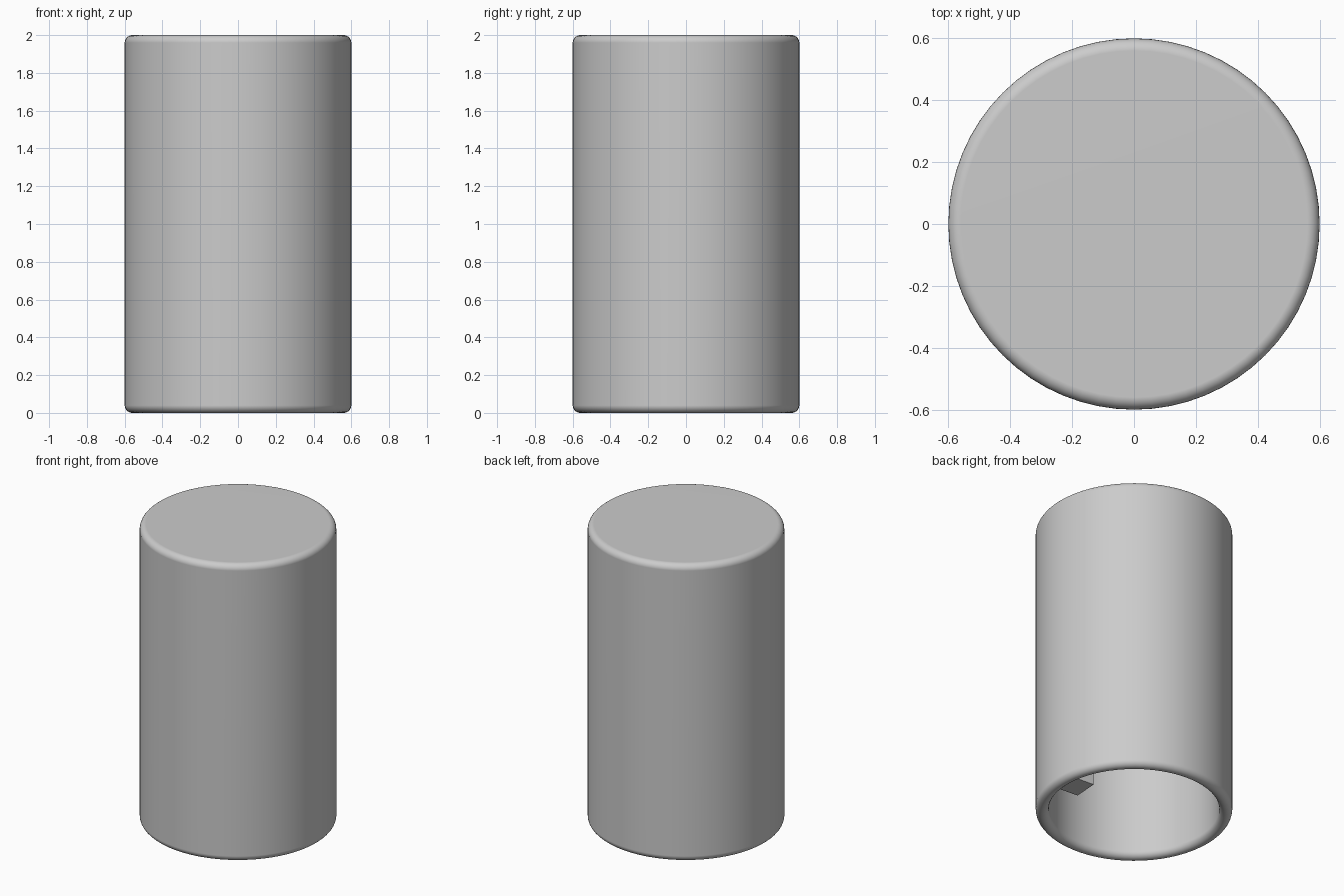
import bpy, bmesh, math
from mathutils import Matrix, Vector

if "Cube" in bpy.data.objects:
    bpy.data.objects.remove(bpy.data.objects["Cube"], do_unlink=True)

OUTER, INNER, HEIGHT = 0.60, 0.52, 2.0
ROUND = 0.04      # edge radius; the open lip is fully rounded
WALL = OUTER - INNER

grey = bpy.data.materials.new("light_grey")
grey.use_nodes = True
grey.diffuse_color = (0.6, 0.6, 0.6, 1)
grey.node_tree.nodes["Principled BSDF"].inputs["Base Color"].default_value = (0.6, 0.6, 0.6, 1)


def arc(cx, cz, start, end, steps):
    """Rounded corner points in the profile plane."""
    angles = [math.radians(start + (end - start) * i / steps) for i in range(steps + 1)]
    return [(cx + ROUND * math.cos(a), cz + ROUND * math.sin(a)) for a in angles]


def finish(bm, name):
    """Turn a bmesh into a smooth object with crisp hard edges."""
    bmesh.ops.recalc_face_normals(bm, faces=bm.faces)
    mesh = bpy.data.meshes.new(name)
    bm.to_mesh(mesh)
    bm.free()
    mesh.materials.append(grey)
    obj = bpy.data.objects.new(name, mesh)
    bpy.context.collection.objects.link(obj)
    bpy.ops.object.select_all(action='DESELECT')
    obj.select_set(True)
    bpy.context.view_layer.objects.active = obj
    bpy.ops.object.shade_smooth_by_angle(angle=math.radians(35))
    weighted = obj.modifiers.new("flat_caps", 'WEIGHTED_NORMAL')
    weighted.keep_sharp = True
    return obj


# Hollow sleeve: closed rounded top, open bottom with a round lip
profile = [(0, HEIGHT)]
profile += arc(OUTER - ROUND, HEIGHT - ROUND, 90, 0, 6)
profile += arc(OUTER - ROUND, ROUND, 0, -180, 12)
profile += [(INNER, HEIGHT - WALL), (0, HEIGHT - WALL)]

bm = bmesh.new()
verts = [bm.verts.new((r, 0, z)) for r, z in profile]
edges = [bm.edges.new(pair) for pair in zip(verts, verts[1:])]
bmesh.ops.spin(bm, geom=verts + edges, cent=(0, 0, 0), axis=(0, 0, 1),
               angle=math.tau, steps=64, use_duplicate=False)
bmesh.ops.remove_doubles(bm, verts=bm.verts, dist=0.0005)
finish(bm, "sleeve")

# Upright key rib on the inner wall, rooted in the wall and the ceiling
low, high = Vector((0.37, -0.09, 0.04)), Vector((0.56, 0.09, 1.95))
bm = bmesh.new()
bmesh.ops.create_cube(bm, size=1, matrix=Matrix.Translation((low + high) / 2)
                      @ Matrix.Diagonal((*(high - low), 1)))
# Soften the lower outer edge of the rib
soft = [e for e in bm.edges
        if all(v.co.z < 0.1 and v.co.y < 0 for v in e.verts)]
bmesh.ops.bevel(bm, geom=soft, offset=0.02, segments=4, profile=0.5, affect='EDGES')
bmesh.ops.rotate(bm, verts=bm.verts, cent=(0, 0, 0),
                 matrix=Matrix.Rotation(math.radians(-4), 3, 'Z'))
finish(bm, "inner_rib")
